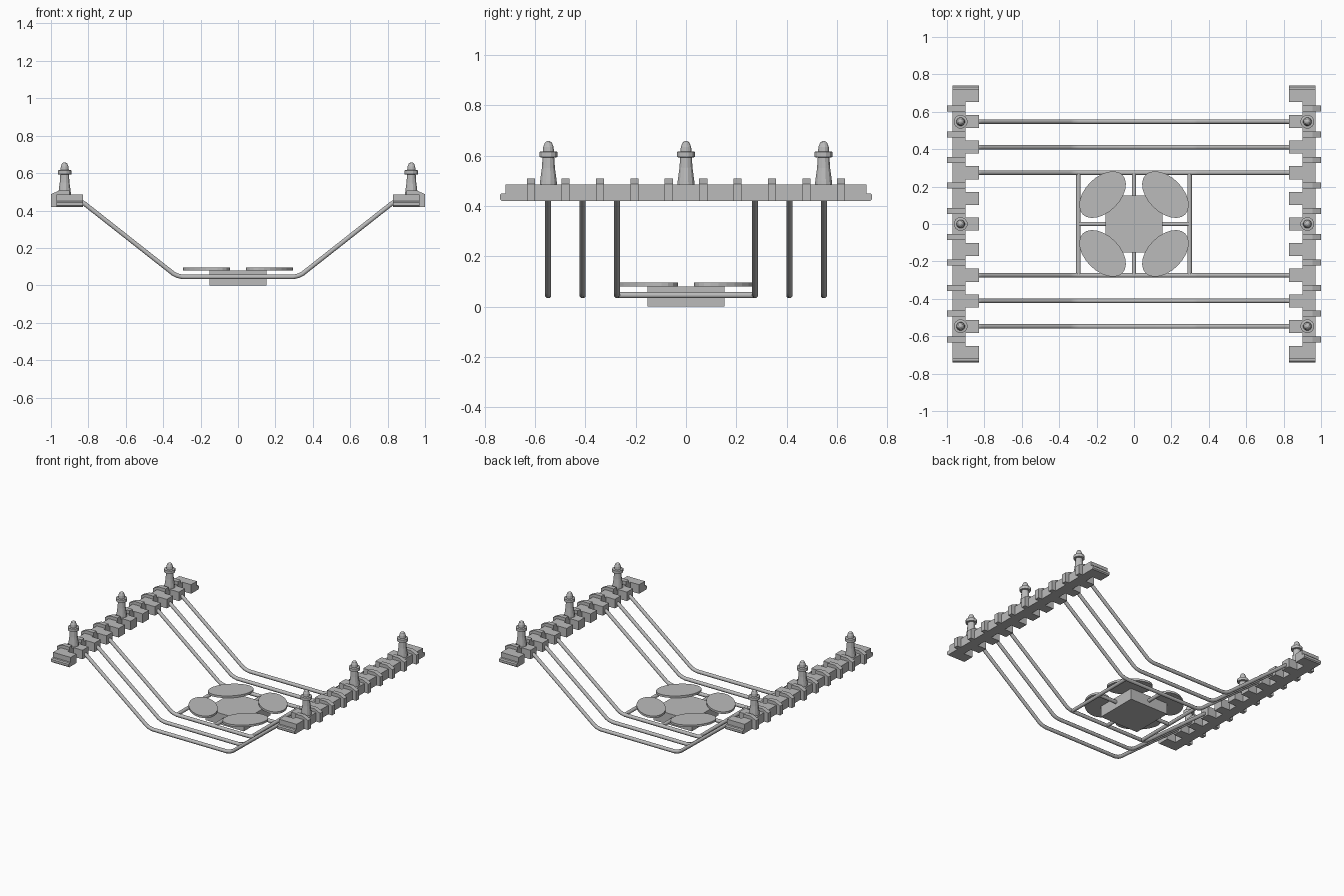
import bpy, bmesh, math
from mathutils import Matrix, Vector

if "Cube" in bpy.data.objects:
    bpy.data.objects.remove(bpy.data.objects["Cube"])

grey = bpy.data.materials.new("plain grey")
grey.diffuse_color = (0.5, 0.5, 0.5, 1)
grey.use_nodes = True
grey.node_tree.nodes["Principled BSDF"].inputs["Base Color"].default_value = grey.diffuse_color


def finish(name, bm):
    bmesh.ops.recalc_face_normals(bm, faces=bm.faces)
    me = bpy.data.meshes.new(name)
    bm.to_mesh(me)
    bm.free()
    me.materials.append(grey)
    ob = bpy.data.objects.new(name, me)
    bpy.context.collection.objects.link(ob)
    return ob


def add_box(bm, x0, x1, y0, y1, z0, z1):
    m = Matrix.Translation(((x0 + x1) / 2, (y0 + y1) / 2, (z0 + z1) / 2))
    m = m @ Matrix.Diagonal((x1 - x0, y1 - y0, z1 - z0, 1))
    bmesh.ops.create_cube(bm, size=1, matrix=m)


def add_prism(bm, points, offset):
    f = bm.faces.new([bm.verts.new(p) for p in points])
    r = bmesh.ops.extrude_face_region(bm, geom=[f])
    bmesh.ops.translate(bm, vec=offset,
                        verts=[v for v in r["geom"] if isinstance(v, bmesh.types.BMVert)])


def add_rings(bm, rings):
    # skin a list of closed rings and cap both ends
    vs = [[bm.verts.new(p) for p in ring] for ring in rings]
    n = len(vs[0])
    for a, b in zip(vs, vs[1:]):
        for i in range(n):
            bm.faces.new((a[i], a[(i + 1) % n], b[(i + 1) % n], b[i]))
    bm.faces.new(vs[0])
    bm.faces.new(vs[-1])


def rod(name, path, r=0.013, sides=8):
    # round bar along a path that never leaves one plane
    path = [Vector(p) for p in path]
    d = (path[-1] - path[0]).normalized()
    side = d.cross(Vector((0, 0, 1))).normalized()
    rings = []
    for i, p in enumerate(path):
        a = (p - path[max(i - 1, 0)]).normalized()
        b = (path[min(i + 1, len(path) - 1)] - p).normalized()
        t = (a + b).normalized()
        up = side.cross(t)
        stretch = r / max((a if a.length else b).dot(t), 0.5)
        rings.append([p + side * r * math.cos(k) + up * stretch * math.sin(k)
                      for k in (2 * math.pi * (j + 0.5) / sides for j in range(sides))])
    bm = bmesh.new()
    add_rings(bm, rings)
    ob = finish(name, bm)
    for poly in ob.data.polygons:
        poly.use_smooth = len(poly.vertices) == 4


PITCH = 0.137
for s, label in ((-1, "left"), (1, "right")):
    # toothed side rail
    bm = bmesh.new()
    add_box(bm, *sorted((s * 0.97, s * 0.90)), -0.66, 0.66, 0.42, 0.485)
    for i in range(-4, 5):
        add_box(bm, *sorted((s * 0.90, s * 0.83)), i * PITCH - 0.035, i * PITCH + 0.035, 0.42, 0.485)
    for i in range(10):
        y = (i - 4.5) * PITCH - 0.016
        prof = [(1.0, 0.42), (1.0, 0.487), (0.955, 0.508), (0.90, 0.508), (0.90, 0.42)]
        add_prism(bm, [(s * x, y, z) for x, z in prof], (0, 0.032, 0))
    # stepped rail ends
    for e in (-1, 1):
        prof = [(0.652, 0.42), (0.733, 0.42), (0.74, 0.427), (0.74, 0.443), (0.733, 0.45),
                (0.718, 0.45), (0.718, 0.485), (0.652, 0.485)]
        add_prism(bm, [(s * 0.97, e * y, z) for y, z in prof], (-s * 0.14, 0, 0))
    finish(label + "_rail", bm)

    # turned posts on the rail
    post = [(0.036, 0.48), (0.034, 0.50), (0.027, 0.55), (0.024, 0.592), (0.037, 0.594),
            (0.037, 0.615), (0.023, 0.617), (0.021, 0.635), (0.014, 0.652), (0.005, 0.658)]
    for i in (-1, 0, 1):
        bm = bmesh.new()
        add_rings(bm, [[(s * 0.927 + r * math.cos(k), i * 0.547 + r * math.sin(k), z)
                        for k in (math.tau * (j + 0.5) / 12 for j in range(12))] for r, z in post])
        finish(label + "_post", bm)

# bent hanging rods
half = [(0.96, 0.445), (0.835, 0.445), (0.82, 0.436), (0.345, 0.062), (0.325, 0.052), (0.295, 0.045)]
path = [(-x, z) for x, z in half] + [(x, z) for x, z in reversed(half)]
for i in (-4, -3, -2, 2, 3, 4):
    rod("hanging_rod", [(x, i * PITCH, z) for x, z in path])

# cradle bars below the centre
for x in (-0.297, 0, 0.297):
    rod("cradle_bar", [(x, -0.274, 0.045), (x, 0.274, 0.045)])
rod("cradle_cross_bar", [(-0.297, 0, 0.045), (0.297, 0, 0.045)])

# centre block
bm = bmesh.new()
add_box(bm, -0.153, 0.153, -0.153, 0.153, 0.003 - 0.003, 0.08)
finish("centre_block", bm)

# four oval pads around the block
for sx in (-1, 1):
    for sy in (-1, 1):
        ang = math.atan2(-sx, sy)
        bm = bmesh.new()
        pts = []
        for j in range(24):
            k = math.tau * j / 24
            u, v = 0.15 * math.cos(k), 0.093 * math.sin(k)
            pts.append((sx * 0.168 + u * math.cos(ang) - v * math.sin(ang),
                        sy * 0.157 + u * math.sin(ang) + v * math.cos(ang), 0.08))
        add_prism(bm, pts, (0, 0, 0.015))
        finish("oval_pad", bm)
